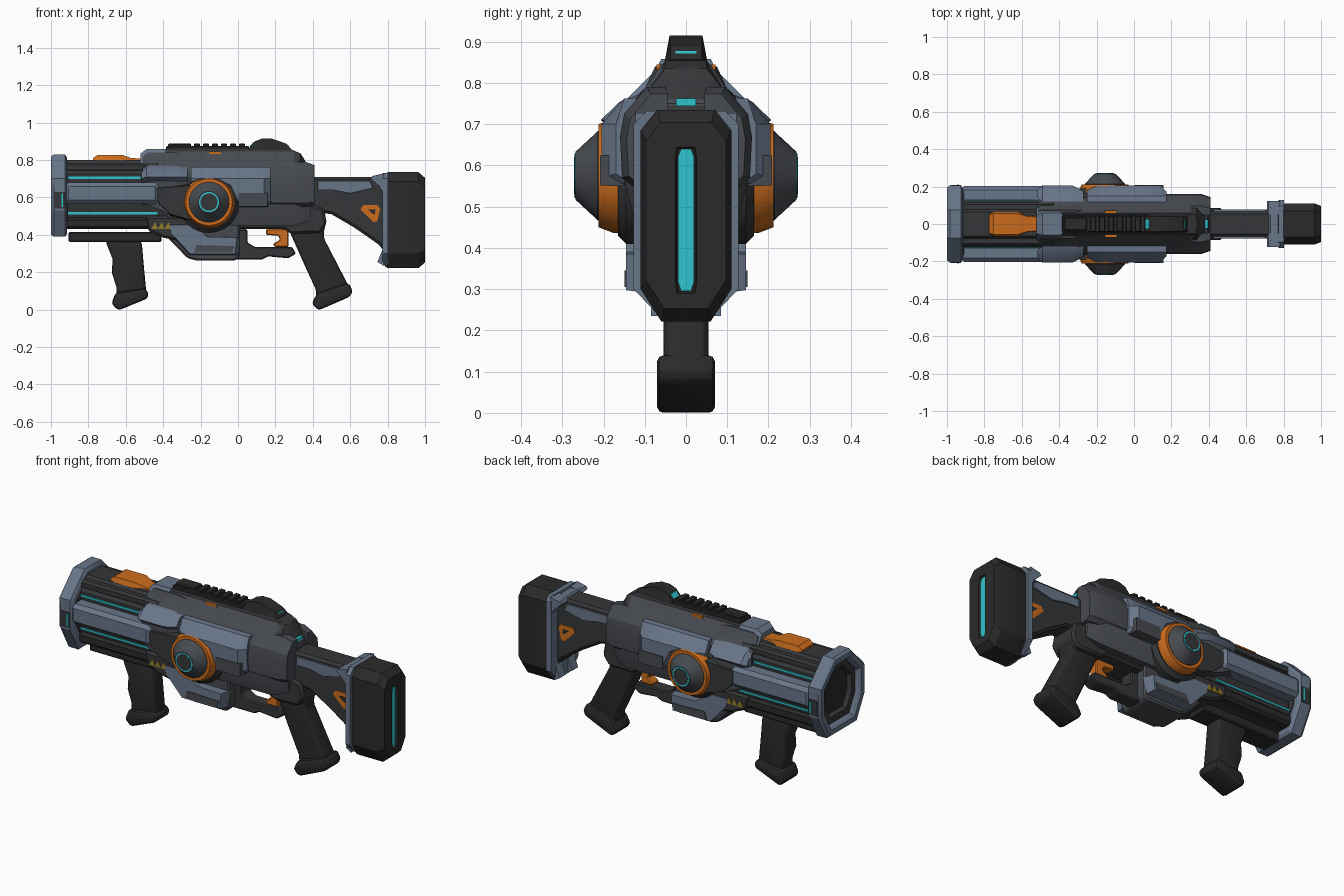
import bpy, bmesh, math

def material(name, r, g, b):
    m = bpy.data.materials.new(name)
    m.diffuse_color = (r, g, b, 1)
    return m

BLUE = material("slate blue", 0.14, 0.18, 0.25)
GREY = material("gunmetal grey", 0.062, 0.068, 0.078)
DARK = material("dark grey", 0.036, 0.037, 0.04)
BLACK = material("black rubber", 0.023, 0.023, 0.024)
ORANGE = material("orange", 0.60, 0.15, 0.012)
CYAN = material("cyan glow", 0.03, 0.55, 0.62)
YELLOW = material("dull yellow", 0.30, 0.20, 0.02)

def make(name, verts, faces, mat, bevel=0, seg=1, mirror=False):
    if mirror:
        n = len(verts)
        verts = verts + [(x, -y, z) for x, y, z in verts]
        faces = faces + [[i + n for i in f] for f in faces]
    bm = bmesh.new()
    vs = [bm.verts.new(v) for v in verts]
    for f in faces:
        bm.faces.new([vs[i] for i in f])
    bmesh.ops.recalc_face_normals(bm, faces=bm.faces[:])
    if bevel:
        edges = [e for e in bm.edges if e.is_manifold and e.calc_face_angle(0) > 0.5]
        bmesh.ops.bevel(bm, geom=edges, offset=bevel, segments=seg, profile=0.5,
                        affect='EDGES', clamp_overlap=True)
    me = bpy.data.meshes.new(name)
    bm.to_mesh(me)
    bm.free()
    me.materials.append(mat)
    ob = bpy.data.objects.new(name, me)
    bpy.context.collection.objects.link(ob)
    return ob

def rings(loops, closed=False):
    """Verts and faces joining equal loops; open chains get end caps."""
    n, k = len(loops[0]), len(loops)
    verts = [tuple(v) for lp in loops for v in lp]
    faces = [[i * n + j, i * n + (j + 1) % n, ((i + 1) % k) * n + (j + 1) % n, ((i + 1) % k) * n + j]
             for i in range(k if closed else k - 1) for j in range(n)]
    if not closed:
        faces += [list(range(n)), list(range((k - 1) * n, k * n))]
    return verts, faces

def slab(name, pts, half, mat, bevel=0, seg=1):
    """Side profile (x, z) extruded symmetrically across y."""
    v, f = rings([[(x, y, z) for x, z in pts] for y in (-half, half)])
    return make(name, v, f, mat, bevel, seg)

def panel(name, pts, y0, y1, mat, scale=1.0, bevel=0):
    """Side profile raised from y0 to y1 on both flanks, outer face scaled in."""
    cx, cz = (sum(p[i] for p in pts) / len(pts) for i in (0, 1))
    outer = [(cx + (x - cx) * scale, y1, cz + (z - cz) * scale) for x, z in pts]
    v, f = rings([[(x, y0, z) for x, z in pts], outer])
    return make(name, v, f, mat, bevel, 1, True)

def loft(name, sections, mat, closed=False):
    """Sections (x, half outline of (y, z)) mirrored in y and joined along x."""
    v, f = rings([[(x, y, z) for y, z in h] + [(x, -y, z) for y, z in reversed(h)]
                  for x, h in sections], closed)
    return make(name, v, f, mat)

def flank(name, sections, mat, bevel=0):
    """Full (y, z) sections joined along x, one copy on each flank."""
    v, f = rings([[(x, y, z) for y, z in s] for x, s in sections])
    return make(name, v, f, mat, bevel, 1, True)

def rect(x0, x1, z0, z1):
    return [(x0, z0), (x1, z0), (x1, z1), (x0, z1)]

def box(name, x0, x1, half, z0, z1, mat, bevel=0):
    return slab(name, rect(x0, x1, z0, z1), half, mat, bevel)

def shrink(half, s, cz=0.61):
    return [(y * s, cz + (z - cz) * s) for y, z in half]

def lathe(name, prof, mat, cx=-0.155, cz=0.575, n=24):
    """(radius, y) profile turned about a crosswise axis, on both flanks."""
    v, f = rings([[(cx + r * math.cos(t * math.tau / n), y, cz + r * math.sin(t * math.tau / n))
                   for t in range(n)] for r, y in prof])
    return make(name, v, f, mat, mirror=True)

# Muzzle frame and hollow barrel
mz = [(0.075, 0.83), (0.205, 0.70), (0.205, 0.53), (0.13, 0.39)]
loft("muzzle_frame", [(-0.985, mz), (-0.925, mz), (-0.915, shrink(mz, 0.93)),
                      (-0.915, shrink(mz, 0.7)), (-0.985, shrink(mz, 0.76)),
                      (-1.0, shrink(mz, 0.82)), (-1.0, shrink(mz, 0.95))], BLUE, True)
br = [(0.065, 0.80), (0.125, 0.725), (0.125, 0.50), (0.09, 0.43)]
loft("barrel", [(-0.93, br), (-0.30, br)], DARK)
loft("bore_liner", [(-0.91, shrink(mz, 0.5)), (-0.97, shrink(mz, 0.58)), (-0.97, shrink(mz, 0.8)),
                    (-0.91, shrink(mz, 0.8))], DARK, True)
loft("bore_back", [(-0.945, shrink(mz, 0.6)), (-0.92, shrink(mz, 0.6))], BLACK)
panel("muzzle_notch", rect(-0.98, -0.925, 0.54, 0.63), 0.2, 0.208, DARK)
panel("muzzle_light", rect(-0.945, -0.935, 0.55, 0.62), 0.2, 0.211, CYAN)

# Barrel rails and glow strips
panel("barrel_side_rail", rect(-0.93, -0.42, 0.565, 0.68), 0.10, 0.203, BLUE, 0.99, 0.02)
panel("barrel_upper_rail", rect(-0.93, -0.42, 0.735, 0.785), 0.06, 0.115, DARK, 1, 0.012)
panel("barrel_lower_rail", rect(-0.93, -0.35, 0.43, 0.495), 0.06, 0.135, BLACK, 1, 0.015)
panel("upper_glow_strip", rect(-0.92, -0.52, 0.698, 0.711), 0.10, 0.131, CYAN)
panel("lower_glow_strip", rect(-0.92, -0.43, 0.510, 0.522), 0.10, 0.131, CYAN)

# Orange latch on the barrel
loft("top_latch", [(-0.775, [(0.05, 0.81), (0.055, 0.785)]), (-0.75, [(0.055, 0.828), (0.07, 0.785)]),
                   (-0.62, [(0.055, 0.828), (0.07, 0.785)]), (-0.57, [(0.04, 0.81), (0.045, 0.785)]),
                   (-0.48, [(0.035, 0.808), (0.045, 0.785)])], ORANGE)

# Receiver
loft("front_collar", [(-0.51, [(0.07, 0.82), (0.10, 0.775), (0.15, 0.72), (0.15, 0.56)]),
                      (-0.48, [(0.075, 0.84), (0.10, 0.785), (0.18, 0.72), (0.18, 0.56)]),
                      (-0.34, [(0.075, 0.84), (0.10, 0.785), (0.18, 0.72), (0.18, 0.50)]),
                      (-0.27, [(0.07, 0.83), (0.10, 0.78), (0.15, 0.70), (0.15, 0.50)])], GREY)
loft("collar_cap", [(-0.52, [(0.05, 0.835), (0.085, 0.785)]), (-0.49, [(0.06, 0.858), (0.095, 0.785)]),
                    (-0.385, [(0.06, 0.858), (0.095, 0.785)])], BLUE)
flank("collar_flank", [(-0.515, [(0.14, 0.735), (0.165, 0.73), (0.185, 0.70), (0.14, 0.68)]),
                       (-0.49, [(0.12, 0.77), (0.16, 0.755), (0.207, 0.71), (0.15, 0.665)]),
                       (-0.33, [(0.12, 0.77), (0.16, 0.755), (0.207, 0.71), (0.15, 0.665)]),
                       (-0.27, [(0.12, 0.76), (0.15, 0.745), (0.175, 0.71), (0.14, 0.68)])], BLUE)
rc = [(0.06, 0.845), (0.09, 0.80), (0.14, 0.735), (0.15, 0.56), (0.12, 0.45)]
loft("receiver", [(-0.38, rc), (0.30, rc), (0.39, [(0.05, 0.75), (0.07, 0.73), (0.10, 0.70),
                                                     (0.11, 0.57), (0.09, 0.48)])], GREY)
loft("receiver_spine", [(-0.40, [(0.05, 0.855), (0.085, 0.80)]), (0.29, [(0.05, 0.855), (0.085, 0.80)]),
                        (0.335, [(0.05, 0.835), (0.085, 0.79)]),
                        (0.405, [(0.045, 0.72), (0.08, 0.70)])], DARK)
ck = [(0.05, 0.79), (0.095, 0.79), (0.15, 0.725), (0.16, 0.67), (0.155, 0.57), (0.13, 0.55), (0.05, 0.55)]
flank("rear_cheek", [(0.15, ck), (0.36, ck), (0.41, shrink(ck, 0.9, 0.62))], GREY)
def side(low, out=0.205):
    return [(0.10, 0.765), (0.15, 0.762), (out, 0.70), (out, low + 0.02), (out - 0.03, low), (0.10, low)]
flank("side_panel", [(-0.25, side(0.665, 0.18)), (-0.20, side(0.68)), (-0.11, side(0.68)), (-0.04, side(0.645)),
                     (0.0, side(0.565)), (0.14, side(0.55)), (0.175, side(0.56, 0.17))], BLUE)
panel("side_panel_lower", rect(0.0, 0.16, 0.55, 0.625), 0.15, 0.209, GREY, 0.97)
panel("front_flank", [(-0.47, 0.66), (-0.22, 0.68), (-0.22, 0.46), (-0.36, 0.50), (-0.43, 0.56)],
      0.12, 0.19, DARK, 0.86)
box("receiver_back_light", 0.375, 0.396, 0.024, 0.744, 0.762, CYAN)

# Round side drums
lathe("drum_base", [(0.165, 0.10), (0.165, 0.145), (0.145, 0.165)], DARK)
lathe("drum_ring", [(0.139, 0.12), (0.139, 0.175), (0.125, 0.212), (0.09, 0.212)], ORANGE)
lathe("drum_cone", [(0.108, 0.19), (0.108, 0.214), (0.058, 0.268), (0.052, 0.268)], GREY)
lathe("drum_glow", [(0.054, 0.255), (0.054, 0.27), (0.044, 0.2705)], CYAN)
lathe("drum_hub", [(0.046, 0.26), (0.046, 0.272), (0.025, 0.272)], DARK)

# Lower housing and forward block
slab("front_block", [(-0.50, 0.50), (-0.48, 0.42), (-0.40, 0.385), (-0.28, 0.36), (-0.15, 0.50)], 0.14, DARK, 0.012)
for i in range(3):
    x = -0.465 + i * 0.036
    panel("yellow_mark_%d" % (i + 1), [(x, 0.43), (x + 0.038, 0.43), (x + 0.022, 0.468)], 0.136, 0.144, YELLOW)
slab("lower_housing", [(-0.40, 0.41), (-0.27, 0.275), (-0.22, 0.262), (-0.01, 0.262), (0.01, 0.29),
                       (0.01, 0.50), (-0.36, 0.50)], 0.095, GREY, 0.01)
panel("lower_housing_plate", [(-0.38, 0.46), (-0.37, 0.41), (-0.26, 0.29), (0.0, 0.29), (0.01, 0.385),
                              (-0.16, 0.39), (-0.24, 0.46)], 0.085, 0.145, BLUE, 0.92)
panel("lower_housing_inlay", [(-0.235, 0.305), (-0.03, 0.305), (-0.02, 0.34), (-0.22, 0.345)], 0.13, 0.149, GREY)
slab("lower_receiver", [(-0.05, 0.57), (0.36, 0.57), (0.46, 0.54), (0.475, 0.46), (0.44, 0.41),
                        (0.28, 0.405), (0.25, 0.43), (-0.05, 0.43)], 0.085, DARK, 0.012)

# Trigger and its guard
slab("trigger_guard", [(-0.01, 0.43), (0.05, 0.43), (0.05, 0.36), (0.09, 0.335), (0.29, 0.335), (0.31, 0.30),
                       (0.27, 0.275), (0.16, 0.285), (0.13, 0.268), (-0.01, 0.268)], 0.04, DARK, 0.006)
slab("trigger", [(0.15, 0.43), (0.27, 0.43), (0.27, 0.335), (0.20, 0.335), (0.185, 0.35), (0.225, 0.375),
                 (0.215, 0.395), (0.15, 0.40)], 0.025, ORANGE, 0.005)

# Rear pistol grip
slab("rear_grip", [(0.27, 0.43), (0.47, 0.47), (0.455, 0.39), (0.60, 0.11), (0.42, 0.05), (0.415, 0.11),
                   (0.355, 0.24), (0.315, 0.33)], 0.054, BLACK, 0.022, 3)
slab("rear_grip_foot", [(0.425, 0.09), (0.59, 0.145), (0.614, 0.10), (0.60, 0.07), (0.43, -0.004), (0.393, 0.033)],
     0.07, BLACK, 0.018, 2)

# Fore grip and mounting rail
box("fore_grip_rail", -0.905, -0.41, 0.06, 0.362, 0.415, BLACK, 0.006)
slab("fore_grip", [(-0.71, 0.37), (-0.515, 0.37), (-0.505, 0.25), (-0.49, 0.09), (-0.65, 0.05), (-0.65, 0.12),
                   (-0.675, 0.20), (-0.67, 0.27)], 0.054, BLACK, 0.022, 3)
slab("fore_grip_foot", [(-0.655, 0.09), (-0.50, 0.115), (-0.478, 0.09), (-0.483, 0.06), (-0.64, -0.004),
                        (-0.677, 0.033)], 0.07, BLACK, 0.018, 2)

# Stock
slab("stock_arm", [(0.36, 0.71), (0.80, 0.71), (0.80, 0.29), (0.75, 0.35), (0.62, 0.44), (0.50, 0.51),
                   (0.36, 0.53)], 0.068, DARK, 0.014)
panel("stock_plate", [(0.42, 0.69), (0.71, 0.69), (0.73, 0.65), (0.60, 0.62), (0.50, 0.64), (0.42, 0.64)],
      0.05, 0.077, BLUE, 0.95)
tri = [(0.655, 0.535), (0.67, 0.56), (0.745, 0.56), (0.76, 0.54), (0.745, 0.475), (0.725, 0.467)]
panel("stock_triangle", tri, 0.06, 0.073, ORANGE)
panel("stock_triangle_hole", [(0.695, 0.535), (0.735, 0.535), (0.73, 0.505)], 0.06, 0.076, BLACK)

# Butt clamp and pad
bt = [(0.07, 0.735), (0.11, 0.685), (0.11, 0.30), (0.06, 0.222)]
loft("butt_clamp", [(x, [(0.095, 0.732), (0.127, 0.70), (0.127, 0.30), (0.065, 0.235)])
                    for x in (0.772, 0.803)], BLUE)
panel("clamp_top_hook", [(0.71, 0.70), (0.72, 0.715), (0.78, 0.728), (0.78, 0.62), (0.755, 0.66)],
      0.05, 0.122, BLUE, 0.98)
panel("clamp_bottom_hook", [(0.745, 0.255), (0.78, 0.235), (0.78, 0.34)], 0.03, 0.085, BLUE)
box("clamp_bridge", 0.72, 0.78, 0.10, 0.68, 0.718, BLUE, 0.01)
loft("butt_pad", [(0.785, shrink(bt, 0.96, 0.48)), (0.80, bt), (0.965, bt), (1.0, shrink(bt, 0.88, 0.48)),
                  (1.0, [(0.022, 0.645), (0.026, 0.62), (0.026, 0.32), (0.022, 0.29)]),
                  (0.985, [(0.018, 0.64), (0.022, 0.62), (0.022, 0.32), (0.018, 0.295)])], BLACK)
loft("butt_glow", [(x, [(0.012, 0.64), (0.02, 0.62), (0.02, 0.32), (0.012, 0.295)]) for x in (0.98, 0.99)], CYAN)

# Top rail with teeth, and rear sight
box("top_rail", -0.385, 0.06, 0.045, 0.85, 0.874, BLACK, 0.005)
box("top_rail_front", -0.375, -0.25, 0.036, 0.87, 0.888, BLACK, 0.006)
for i in range(6):
    box("rail_tooth_%d" % (i + 1), -0.235 + i * 0.048, -0.203 + i * 0.048, 0.042, 0.87, 0.888, BLACK, 0.004)
panel("rail_pin", rect(-0.155, -0.09, 0.832, 0.845), 0.05, 0.072, ORANGE)
loft("rear_sight", [(0.06, [(0.04, 0.865), (0.052, 0.85)]), (0.09, [(0.04, 0.90), (0.052, 0.85)]),
                    (0.13, [(0.04, 0.915), (0.052, 0.85)]), (0.18, [(0.04, 0.915), (0.052, 0.85)]),
                    (0.26, [(0.038, 0.887), (0.052, 0.85)]), (0.285, [(0.038, 0.857), (0.052, 0.85)])], BLACK)
slab("sight_back_light", [(0.262, 0.865), (0.275, 0.864), (0.271, 0.878), (0.26, 0.878)], 0.025, CYAN)
slab("sight_front_light", [(0.061, 0.872), (0.075, 0.872), (0.09, 0.892), (0.08, 0.894)], 0.025, CYAN)

bpy.ops.object.select_all(action='SELECT')
bpy.context.view_layer.objects.active = bpy.context.selected_objects[0]
bpy.ops.object.shade_smooth_by_angle(angle=math.radians(28))
